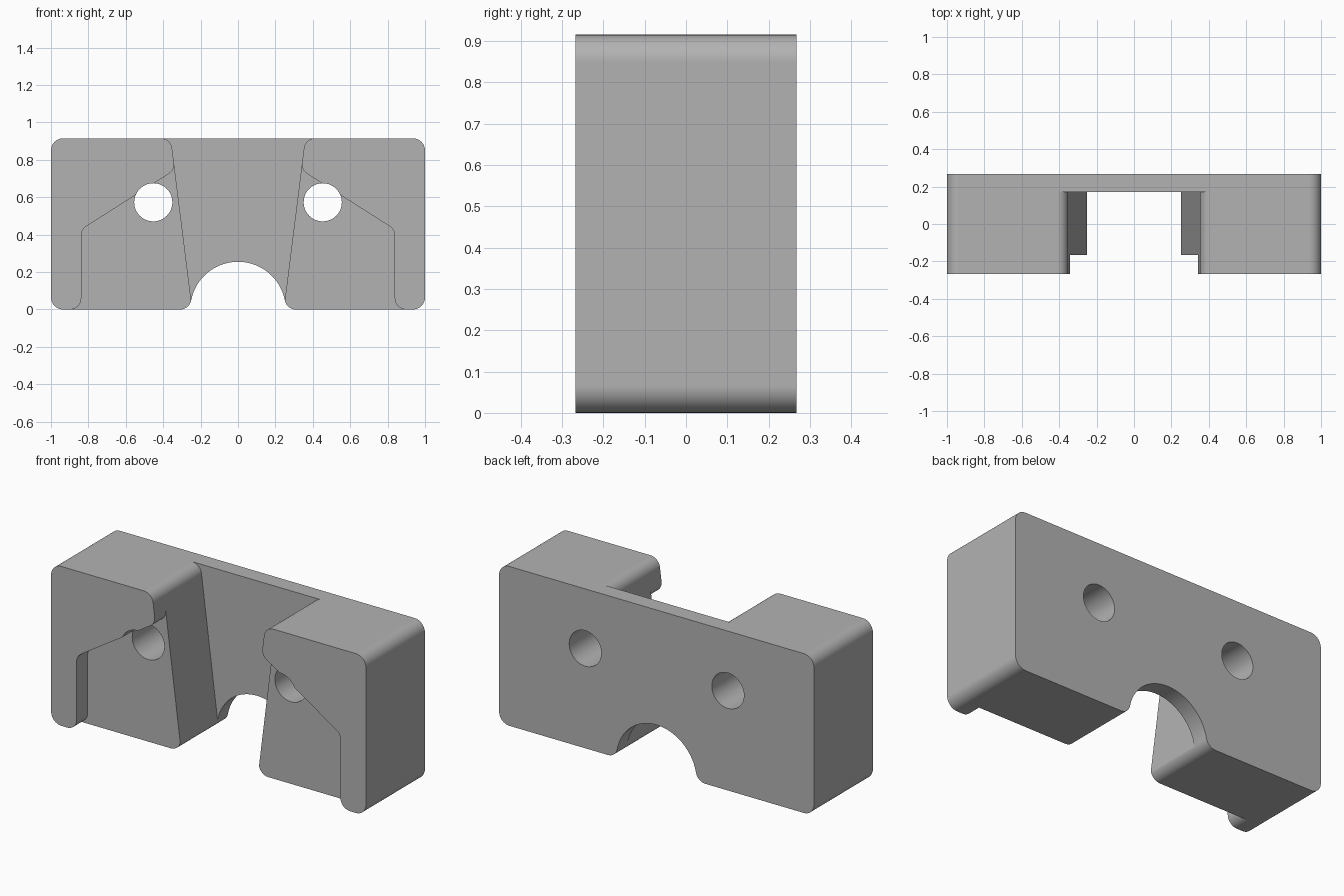
import bpy, bmesh
from math import radians, cos, sin, tan, atan2, hypot
from mathutils import Vector

cube = bpy.data.objects.get("Cube")
if cube:
    bpy.data.objects.remove(cube, do_unlink=True)

grey = bpy.data.materials.new("plain grey")
grey.use_nodes = True
tone = (0.45, 0.45, 0.45, 1)
grey.diffuse_color = tone
grey.node_tree.nodes["Principled BSDF"].inputs["Base Color"].default_value = tone

TOP = 0.915
FRONT, LIP, PLATE, BACK = -0.267, -0.167, 0.172, 0.267
ROUND = 0.065        # outer corner radius
ARCH = 0.255         # arch radius
FOOT = 0.06          # small radius at the foot of the arch
FOOT_X = (((ARCH + FOOT) ** 2 - FOOT ** 2) ** 0.5)


def arc(cx, cz, r, a, b, steps):
    """Points on a circle from angle a to angle b."""
    return [(cx + r * cos(a + (b - a) * i / steps),
             cz + r * sin(a + (b - a) * i / steps)) for i in range(steps + 1)]


def rounded(corners, steps=10):
    """Turn (x, z, radius) corners into an outline with filleted corners."""
    out = []
    for i, (x, z, r) in enumerate(corners):
        p = Vector((x, z))
        if not r:
            out.append((x, z))
            continue
        u = (Vector(corners[i - 1][:2]) - p).normalized()
        v = (Vector(corners[(i + 1) % len(corners)][:2]) - p).normalized()
        half = u.angle(v) / 2
        c = p + (u + v).normalized() * (r / sin(half))
        s, e = p + u * (r / tan(half)) - c, p + v * (r / tan(half)) - c
        a, b = atan2(s.y, s.x), atan2(e.y, e.x)
        turn = (b - a + radians(180)) % radians(360) - radians(180)
        out += arc(c.x, c.y, r, a, a + turn, steps)
    return out


def prism(name, outline, y0, y1, side=1):
    """Extrude an x-z outline from y0 to y1, mirrored when side is -1."""
    bm = bmesh.new()
    face = bm.faces.new([bm.verts.new((side * x, y0, z)) for x, z in outline])
    grown = bmesh.ops.extrude_face_region(bm, geom=[face])["geom"]
    bmesh.ops.translate(bm, vec=(0, y1 - y0, 0),
                        verts=[g for g in grown if isinstance(g, bmesh.types.BMVert)])
    bmesh.ops.recalc_face_normals(bm, faces=bm.faces)
    mesh = bpy.data.meshes.new(name)
    bm.to_mesh(mesh)
    bm.free()
    mesh.materials.append(grey)
    ob = bpy.data.objects.new(name, mesh)
    bpy.context.collection.objects.link(ob)
    return ob


def combine(target, other, operation):
    """Apply a boolean and drop the helper."""
    bpy.context.view_layer.objects.active = target
    mod = target.modifiers.new("boolean", "BOOLEAN")
    mod.operation, mod.solver, mod.object = operation, "EXACT", other
    bpy.ops.object.modifier_apply(modifier=mod.name)
    bpy.data.objects.remove(other, do_unlink=True)


# Outlines: foot of the arch, inner sloping wall, then each layer
lean = atan2(FOOT, FOOT_X)
foot = arc(FOOT_X, FOOT, FOOT, radians(270), radians(180) + lean, 8)
base_x, base_z = foot[-1]
slope = (0.359 - base_x) / (TOP - base_z)
wall = lambda z: base_x + slope * (z - base_z)
outer = [(1, TOP, ROUND), (1, 0, ROUND)]
inner_top = (wall(TOP), TOP, 0.06)

plate_outline = (rounded([(-1, 0, ROUND), (-1, TOP, ROUND)] + outer)
                 + foot[:-1] + arc(0, 0, ARCH, lean, radians(180) - lean, 40)
                 + [(-x, z) for x, z in reversed(foot[:-1])])
wing_outline = rounded([inner_top] + outer + [(x, z, 0) for x, z in foot])
lip_outline = rounded([inner_top] + outer + [(0.838, 0, FOOT), (0.838, 0.427, FOOT),
                                             (wall(0.746), 0.746, FOOT)])

# Back plate with a wing and an overhanging lip on each side
bracket = prism("bracket_body", plate_outline, PLATE, BACK)
for side in (1, -1):
    combine(bracket, prism("wing", wing_outline, LIP, PLATE, side), "UNION")
    combine(bracket, prism("lip", lip_outline, FRONT, LIP, side), "UNION")

# Screw holes right through
hole = arc(0.453, 0.573, 0.102, 0, radians(360), 48)[:-1]
for side in (1, -1):
    combine(bracket, prism("hole_cutter", hole, -0.5, 0.5, side), "DIFFERENCE")

# Smooth fillets, crisp edges
bpy.ops.object.select_all(action="DESELECT")
bracket.select_set(True)
bpy.context.view_layer.objects.active = bracket
bpy.ops.object.shade_smooth_by_angle(angle=radians(30))
weighted = bracket.modifiers.new("weighted normals", "WEIGHTED_NORMAL")
weighted.keep_sharp = True
